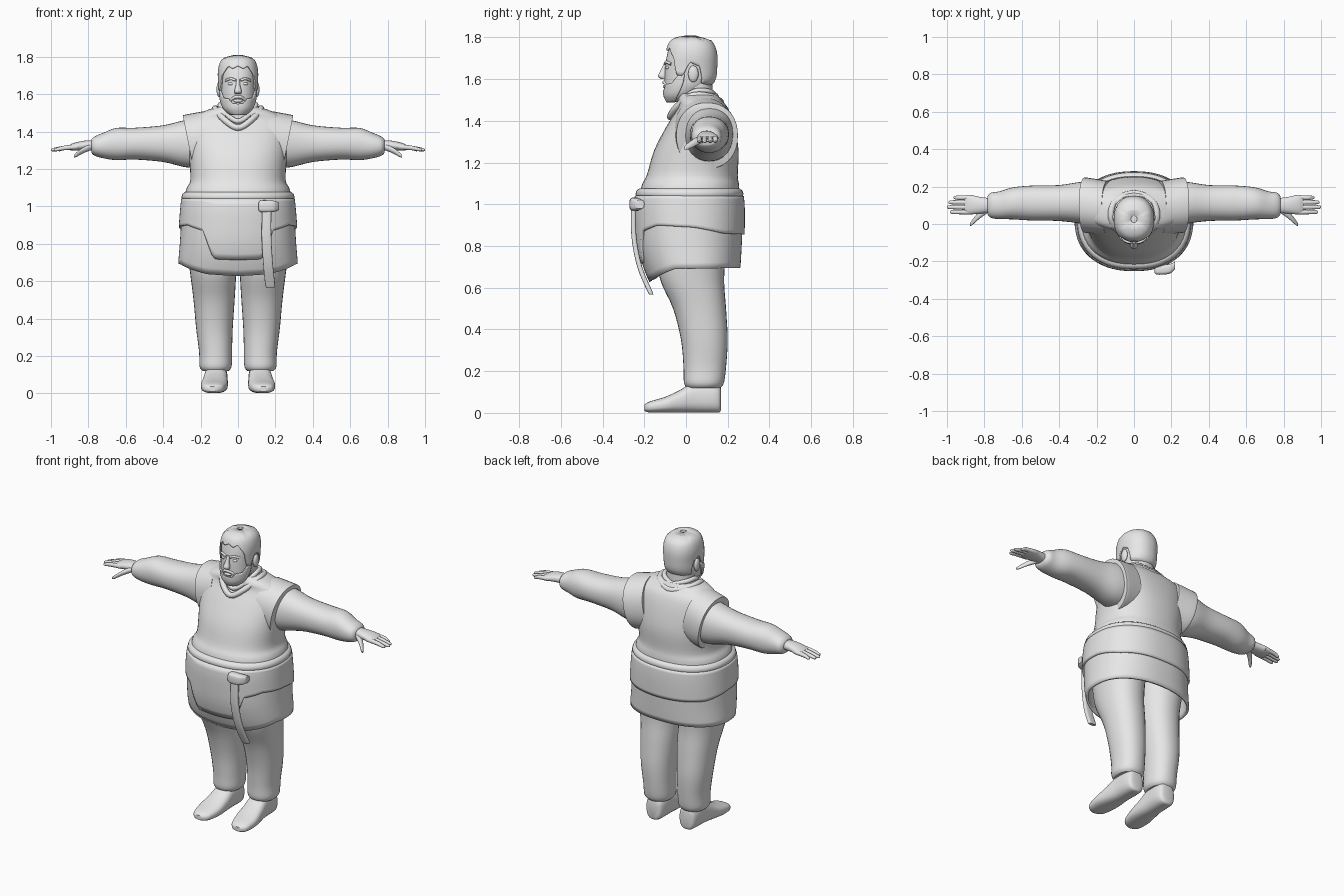
import bpy, bmesh
from math import sin, cos, pi, radians
from mathutils import Vector

if "Cube" in bpy.data.objects:
    bpy.data.objects.remove(bpy.data.objects["Cube"])

grey = bpy.data.materials.new("plain grey")
grey.use_nodes = True
grey.diffuse_color = (0.8, 0.8, 0.8, 1)
grey.node_tree.nodes["Principled BSDF"].inputs["Base Color"].default_value = (0.8, 0.8, 0.8, 1)


def finish(name, bm, thickness=0, angle=45):
    bmesh.ops.recalc_face_normals(bm, faces=bm.faces)
    mesh = bpy.data.meshes.new(name)
    bm.to_mesh(mesh)
    bm.free()
    mesh.materials.append(grey)
    obj = bpy.data.objects.new(name, mesh)
    bpy.context.collection.objects.link(obj)
    bpy.ops.object.select_all(action='DESELECT')
    obj.select_set(True)
    bpy.context.view_layer.objects.active = obj
    bpy.ops.object.shade_smooth_by_angle(angle=radians(angle))
    if thickness:
        solid = obj.modifiers.new("thickness", 'SOLIDIFY')
        solid.thickness = thickness
        solid.offset = 0
    return obj


def smooth(rows, steps=4, closed=False):
    """Catmull-Rom interpolation through rows of numbers."""
    rows = [Vector(r) for r in rows]
    n = len(rows)
    pick = (lambda i: rows[i % n]) if closed else (lambda i: rows[max(0, min(n - 1, i))])
    out = []
    for i in range(n if closed else n - 1):
        p, q, r, s = (pick(i + k) for k in (-1, 0, 1, 2))
        for k in range(steps):
            t = k / steps
            out.append(0.5 * (2 * q + (r - p) * t + (2 * p - 5 * q + 4 * r - s) * t * t
                              + (3 * q - p - 3 * r + s) * t ** 3))
    return out if closed else out + [rows[-1]]


def power(v, p):
    return (1 if v >= 0 else -1) * abs(v) ** (2 / p)


def skin(bm, rings, closed=True):
    n = len(rings[0])
    for a, b in zip(rings, rings[1:]):
        for i in range(n if closed else n - 1):
            j = (i + 1) % n
            bm.faces.new((a[i], a[j], b[j], b[i]))


def loft(name, axis, rows, p=2.2, sides=28, side=1, tilt=0):
    """Rows hold centre x, y, z and the two radii across the axis."""
    u, v = {'z': ((1, 0, 0), (0, 1, 0)), 'x': ((0, 1, 0), (0, 0, 1)),
            'y': ((1, 0, 0), (0, 0, 1))}[axis]
    u, v = Vector(u), Vector(v) + Vector((tilt, 0, 0))
    bm = bmesh.new()
    rings = []
    for x, y, z, a, b in smooth(rows):
        ring = []
        for i in range(sides):
            t = 2 * pi * i / sides
            co = Vector((x, y, z)) + u * a * power(cos(t), p) + v * b * power(sin(t), p)
            co.x *= side
            ring.append(bm.verts.new(co))
        rings.append(ring)
    skin(bm, rings)
    bm.faces.new(rings[0])
    bm.faces.new(rings[-1])
    return finish(name, bm)


def keyed(d, keys):
    for (a, u), (b, v) in zip(keys, keys[1:]):
        if d <= b:
            return u + (v - u) * (d - a) / (b - a)
    return keys[-1][1]


def on_body(rows, t, z, offset, p):
    """Point on a lofted body at angle t from the front."""
    rows = sorted((r[2], r) for r in rows)
    y, a, b = (keyed(max(z, rows[0][0]), [(h, r[k]) for h, r in rows]) for k in (1, 3, 4))
    return Vector(((a + offset) * power(sin(t), p), y - (b + offset) * power(cos(t), p), z))


def wrap(name, rows, low, high, offset, thickness, p=2.3, reach=pi, steps=10, cols=96):
    """Sheet of cloth or hair around a body, between two edge lines."""
    rows = [tuple(r) for r in smooth(rows)]
    bm = bmesh.new()
    columns = []
    for i in range(cols + 1):
        t = reach * (2 * i / cols - 1)
        lo, hi = keyed(abs(t), low), keyed(abs(t), high)
        columns.append([bm.verts.new(on_body(rows, t, lo + (hi - lo) * k / steps, offset, p))
                        for k in range(steps + 1)])
    skin(bm, columns, closed=False)
    bmesh.ops.remove_doubles(bm, verts=bm.verts, dist=0.0001)
    return finish(name, bm, thickness)


def tube(name, points, radius, closed=False):
    curve = bpy.data.curves.new(name, 'CURVE')
    curve.dimensions = '3D'
    curve.bevel_depth = radius
    curve.bevel_resolution = 3
    curve.use_fill_caps = True
    spline = curve.splines.new('POLY')
    spline.points.add(len(points) - 1)
    for point, co in zip(spline.points, points):
        point.co = (*co, 1)
    spline.use_cyclic_u = closed
    temp = bpy.data.objects.new(name, curve)
    bpy.context.collection.objects.link(temp)
    bpy.context.view_layer.update()
    mesh = bpy.data.meshes.new_from_object(temp.evaluated_get(bpy.context.evaluated_depsgraph_get()))
    bpy.data.objects.remove(temp)
    bm = bmesh.new()
    bm.from_mesh(mesh)
    return finish(name, bm)


def ball(name, centre, size):
    bm = bmesh.new()
    bmesh.ops.create_uvsphere(bm, u_segments=16, v_segments=10, radius=1)
    bmesh.ops.scale(bm, vec=size, verts=bm.verts)
    bmesh.ops.translate(bm, vec=centre, verts=bm.verts)
    return finish(name, bm)


# Tunic
loft("tunic", 'z', [(0, .06, 1.53, .12, .09), (0, .065, 1.5, .2, .105), (0, .08, 1.46, .265, .122),
                    (0, .07, 1.38, .275, .16), (0, .05, 1.26, .262, .202), (0, .03, 1.14, .255, .218),
                    (0, .02, 1.08, .28, .235), (0, .015, .95, .285, .24), (0, .02, .8, .27, .21)],
     p=2.3, sides=48)

# Jacket skirt, and the wrap over it that drops to a front flap
hips = [(0, .018, 1.09, .28, .235), (0, .015, 1, .29, .248), (0, .016, .9, .298, .248),
        (0, .018, .8, .304, .242), (0, .028, .7, .312, .226), (0, .04, .62, .312, .205)]
wrap("jacket_skirt", hips, [(0, .63), (.5, .64), (1.25, .69), (4, .7)], [(0, .97), (4, .97)], 0, .014)
wrap("waist_wrap", hips,
     [(0, .715), (.36, .72), (.58, .87), (1, .9), (1.6, .89), (2.2, .86), (4, .85)],
     [(0, 1.04), (4, 1.04)], .01, .016)

# Belt with knot and hanging end
for label, z in (("lower", 1.0), ("upper", 1.05)):
    tube(label + "_belt", [on_body(hips, 2 * pi * i / 72, z, -.01, 2.3) for i in range(72)], .028, True)
loft("belt_knot", 'x', [(.11, -.24, 1, .02, .02), (.125, -.245, 1, .026, .032),
                        (.19, -.24, 1, .026, .03), (.22, -.22, 1, .02, .02)], p=3.5)
loft("belt_end", 'z', [(.155, -.25, 1.02, .024, .012), (.152, -.25, .85, .026, .012),
                       (.16, -.222, .7, .026, .012), (.172, -.172, .58, .026, .012),
                       (.174, -.168, .568, .018, .008)], p=3.5)

# Neckline bands
tube("outer_collar", smooth([(0, -.075, 1.42), (.075, -.045, 1.465), (.122, .03, 1.52), (.1, .12, 1.515),
                             (0, .165, 1.49), (-.1, .12, 1.515), (-.122, .03, 1.52),
                             (-.075, -.045, 1.465)], 5, True), .017, True)
tube("inner_collar", smooth([(0, -.05, 1.455), (.06, -.025, 1.49), (.095, .04, 1.54), (.075, .11, 1.54),
                             (0, .14, 1.52), (-.075, .11, 1.54), (-.095, .04, 1.54),
                             (-.06, -.025, 1.49)], 5, True), .014, True)

# Head and neck
loft("neck", 'z', [(0, .055, 1.4, .088, .085), (0, .05, 1.5, .084, .08), (0, .045, 1.62, .08, .08)])
skull = [(0, -.045, 1.49, .035, .04), (0, -.025, 1.52, .07, .074), (0, 0, 1.56, .088, .102),
         (0, .015, 1.6, .094, .118), (0, .02, 1.66, .096, .12), (0, .025, 1.72, .098, .115),
         (0, .025, 1.77, .086, .099), (0, .025, 1.795, .06, .07), (0, .025, 1.806, .01, .012)]
loft("head", 'z', skull, sides=40)
wrap("hair", skull,
     [(0, 1.75), (.25, 1.735), (.5, 1.75), (.9, 1.7), (1.1, 1.62), (1.35, 1.615), (1.55, 1.68),
      (1.9, 1.66), (2.1, 1.58), (4, 1.55)], [(0, 1.806), (4, 1.806)], .006, .008, p=2.2)
wrap("beard", skull, [(0, 1.49), (4, 1.49)],
     [(0, 1.548), (.3, 1.55), (.5, 1.575), (.9, 1.58), (1.2, 1.625), (4, 1.63)], .005, .008,
     p=2.2, reach=1.4, cols=48)
loft("nose", 'z', [(0, -.094, 1.68, .009, .01), (0, -.106, 1.645, .012, .014),
                   (0, -.114, 1.615, .02, .02), (0, -.105, 1.6, .015, .014)], sides=16)
tube("moustache", smooth([(-.042, -.087, 1.565), (-.02, -.102, 1.582), (0, -.106, 1.585),
                          (.02, -.102, 1.582), (.042, -.087, 1.565)]), .008)
ball("lips", (0, -.1, 1.564), (.026, .011, .009))

for label, s in (("left", 1), ("right", -1)):
    # Face details
    ball(label + "_ear", (s * .102, .035, 1.625), (.013, .025, .04))
    ball(label + "_eye", (s * .037, -.086, 1.655), (.017, .012, .009))
    tube(label + "_brow", smooth([(s * .014, -.1, 1.674), (s * .04, -.094, 1.682),
                                  (s * .066, -.072, 1.672)]), .007)
    # Tunic shoulder edge and sleeve
    loft(label + "_shoulder", 'x', [(.14, .085, 1.345, .145, .165), (.25, .1, 1.33, .148, .16),
                                    (.264, .1, 1.33, .146, .156)], side=s, tilt=.2, sides=36)
    loft(label + "_sleeve", 'x',
         [(.18, .1, 1.335, .12, .13), (.28, .113, 1.335, .112, .126), (.4, .112, 1.335, .096, .098),
          (.55, .112, 1.335, .093, .085), (.65, .11, 1.333, .085, .086), (.72, .1, 1.325, .074, .068),
          (.765, .1, 1.322, .067, .052), (.782, .1, 1.322, .05, .038)], side=s, sides=32)
    # Hand
    loft(label + "_palm", 'x', [(.74, .1, 1.325, .035, .028), (.82, .1, 1.325, .044, .026),
                                (.88, .104, 1.318, .052, .02), (.905, .104, 1.314, .046, .012)], side=s)
    for finger, y, tip in (("index", .064, .985), ("middle", .09, 1), ("ring", .116, .992),
                           ("little", .141, .965)):
        loft(label + "_" + finger + "_finger", 'x',
             [(.86, y, 1.318, .013, .013), (.93, y, 1.312, .012, .012),
              (tip - .012, y, 1.303, .01, .009), (tip, y, 1.302, .004, .004)], side=s, sides=12)
    loft(label + "_thumb", 'x', [(.78, .085, 1.32, .024, .018), (.83, .045, 1.298, .02, .016),
                                 (.865, .008, 1.275, .014, .012), (.877, -.004, 1.268, .006, .006)],
         side=s, sides=14)
    # Trouser leg
    loft(label + "_trouser_leg", 'z',
         [(.14, .03, .82, .14, .17), (.133, .028, .65, .124, .155), (.128, .065, .5, .11, .127),
          (.126, .088, .35, .098, .112), (.12, .09, .22, .088, .102), (.12, .086, .145, .086, .096),
          (.12, .085, .12, .07, .08)], side=s, sides=32)
    # Shoe
    loft(label + "_shoe", 'y',
         [(.135, -.2, .024, .025, .014), (.133, -.175, .028, .055, .026), (.128, -.1, .039, .071, .038),
          (.122, -.03, .055, .068, .054), (.118, .04, .075, .062, .074), (.116, .12, .075, .06, .074),
          (.116, .158, .07, .05, .068), (.116, .168, .065, .03, .05)], p=2.6, side=s)
